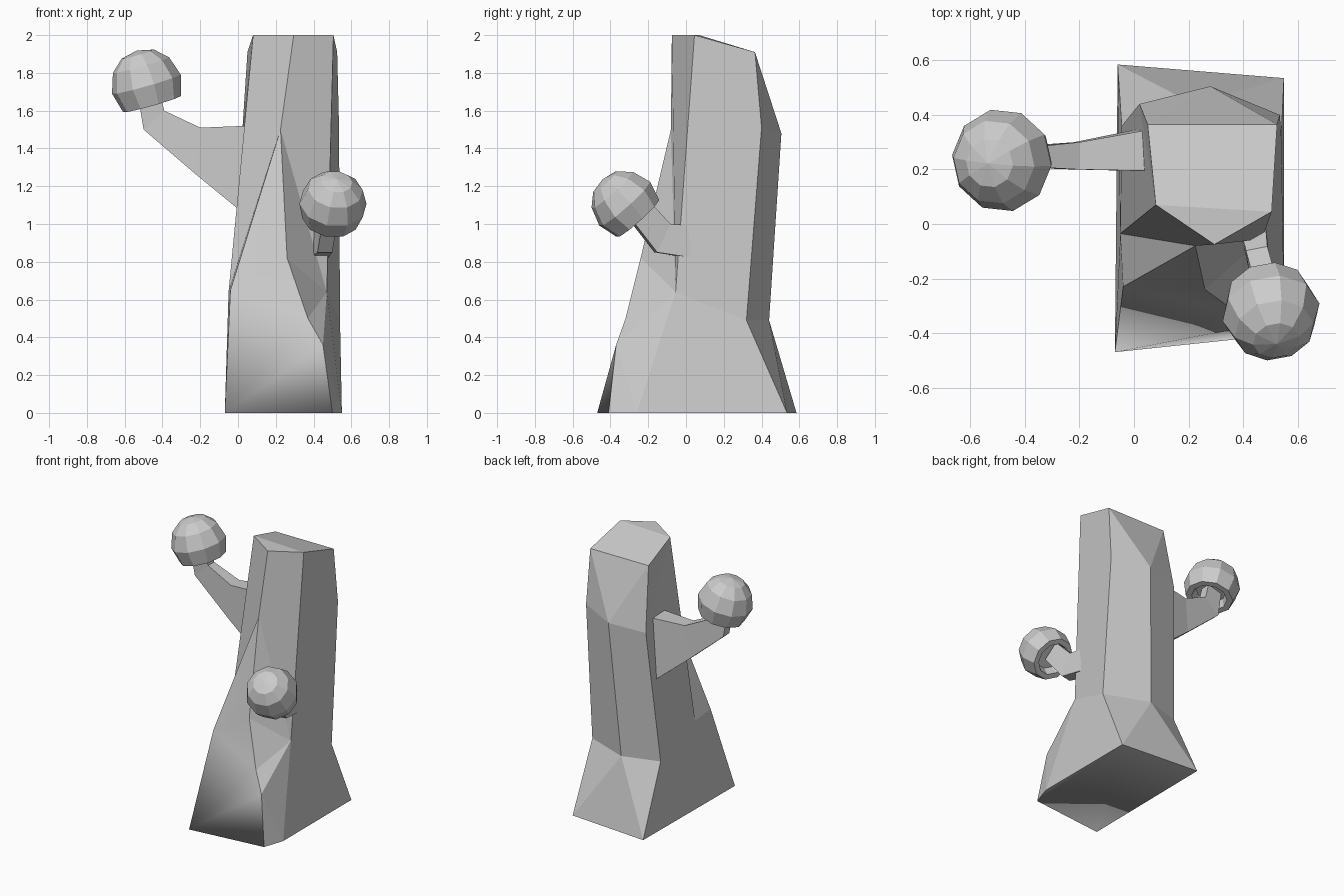
import bpy, bmesh, math
from mathutils import Vector

cube = bpy.data.objects.get("Cube")
if cube:
    bpy.data.objects.remove(cube, do_unlink=True)

grey = bpy.data.materials.new("plain grey")
grey.use_nodes = True
shade = (0.6, 0.6, 0.6, 1)
grey.diffuse_color = shade
grey.node_tree.nodes["Principled BSDF"].inputs["Base Color"].default_value = shade


def finish(name, bm):
    bmesh.ops.recalc_face_normals(bm, faces=bm.faces)
    mesh = bpy.data.meshes.new(name)
    bm.to_mesh(mesh)
    bm.free()
    mesh.materials.append(grey)
    obj = bpy.data.objects.new(name, mesh)
    bpy.context.collection.objects.link(obj)
    return obj


def trunk():
    corners = dict(
        # cut top
        A=(.08, .07, 2), B=(.295, -.075, 2), C=(.505, .045, 2),
        D=(.525, .365, 1.91), E=(.05, .365, 1.91),
        # bulge at the back
        F=(.535, .4, 1.51), G=(.28, .505, 1.48), H=(.02, .44, 1.45),
        # waist above the roots
        I=(.54, .32, .49), J=(.22, .44, .49), K=(-.045, .36, .49),
        L=(-.05, -.035, .64), M=(.47, -.055, .64),
        # foot
        N=(-.06, .585, 0), O=(.55, .535, 0), P=(.55, -.26, 0),
        Q=(.5, -.41, 0), R=(-.07, -.47, 0),
        # front root
        T=(.225, -.08, 1.5), U=(.26, -.24, .82), V=(.45, -.37, .36),
        W=(-.04, -.23, .65), X=(.37, -.32, .5))
    flat = ("ABC ACDE CMIFD BTMC DEG DGF EHG FGJI GHKJ AEH AHKL ALTB "
            "IJO JNO JKN IOPM MPV PQV MVX MXU MUT LKN LNR LRW LWT")
    smooth = "TWU WXU WRX RVX RQV NOPQR"
    bm = bmesh.new()
    v = {key: bm.verts.new(co) for key, co in corners.items()}
    for group, is_smooth in ((flat, False), (smooth, True)):
        for word in group.split():
            bm.faces.new([v[k] for k in word]).smooth = is_smooth
    finish("trunk", bm)


def branch(name, sections):
    """Square limb through (top, bottom, half width) sections."""
    bm = bmesh.new()
    loops = []
    for top, bottom, half, side in sections:
        s = Vector(side).normalized() * half
        t, b = Vector(top), Vector(bottom)
        loops.append([bm.verts.new(p) for p in (t - s, t + s, b + s, b - s)])
    for p, q in zip(loops, loops[1:]):
        for i in range(4):
            j = (i + 1) % 4
            bm.faces.new((p[i], p[j], q[j], q[i]))
    bm.faces.new(loops[0])
    bm.faces.new(loops[-1])
    finish(name, bm)


def mushroom_cap(name, rim_centre, axis, scale, sides=10):
    """Faceted dome with a hollow underside, turned around its axis."""
    profile = [(.1, .06), (.12, 0), (.16, 0), (.19, .11),
               (.155, .215), (.09, .275)]
    bm = bmesh.new()
    rings = []
    for r, h in profile:
        rings.append([bm.verts.new((r * math.cos(a), r * math.sin(a), h))
                      for a in (math.tau * i / sides for i in range(sides))])
    for p, q in zip(rings, rings[1:]):
        for i in range(sides):
            j = (i + 1) % sides
            bm.faces.new((p[i], p[j], q[j], q[i]))
    bm.faces.new(rings[0])
    apex = bm.verts.new((0, 0, .295))
    for i in range(sides):
        bm.faces.new((rings[-1][i], rings[-1][(i + 1) % sides], apex))
    obj = finish(name, bm)
    obj.location = rim_centre
    obj.rotation_euler = Vector(axis).to_track_quat('Z', 'Y').to_euler()
    obj.scale = (scale, scale, scale)


trunk()

# upper limb on the right side
branch("right_branch", [
    ((.05, .27, 1.52), (.0, .27, 1.08), .075, (0, 1, 0)),
    ((-.2, .25, 1.51), (-.22, .25, 1.26), .05, (0, 1, 0)),
    ((-.39, .245, 1.6), (-.5, .245, 1.5), .035, (0, 1, 0)),
    ((-.42, .24, 1.71), (-.53, .24, 1.68), .035, (0, 1, 0))])
mushroom_cap("right_mushroom_cap", (-.455, .24, 1.635), (-.27, -.06, .95), 1)

# small limb at the front left
branch("left_branch", [
    ((.43, .03, .99), (.43, .03, .82), .05, (1, .3, 0)),
    ((.45, -.09, 1.0), (.46, -.16, .85), .04, (1, .2, 0)),
    ((.48, -.2, 1.12), (.49, -.3, 1.03), .04, (1, .2, 0))])
mushroom_cap("left_mushroom_cap", (.49, -.255, 1.03), (.12, -.66, .74), .95)
